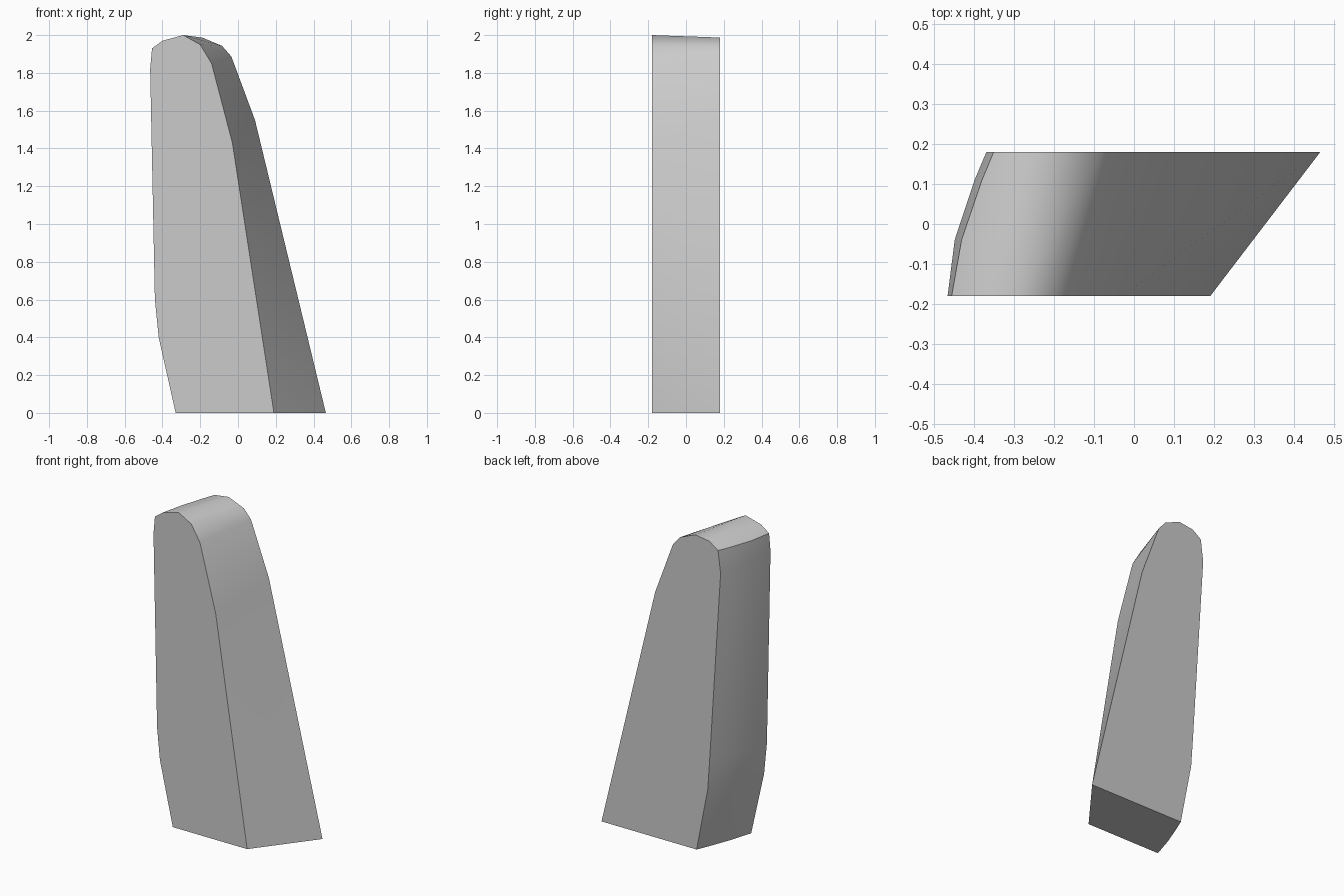
import bpy
import bmesh
import math
from mathutils import Vector

default = bpy.data.objects.get("Cube")
if default:
    bpy.data.objects.remove(default, do_unlink=True)

# End outlines (x, z), from the left foot over the rounded tip to the right foot
DEPTH = 0.18
front = [(-.33, 0), (-.42, .4), (-.44, .6), (-.465, 1.82), (-.455, 1.93), (-.4, 1.97),
         (-.29, 2), (-.2, 1.95), (-.14, 1.85), (-.03, 1.43), (.19, 0)]
back = [(-.2, 0), (-.278, .4), (-.292, .6), (-.368, 1.79), (-.35, 1.93), (-.29, 1.973),
        (-.19, 1.987), (-.084, 1.943), (-.035, 1.886), (.09, 1.55), (.465, 0)]

# Outward bow of each lengthwise edge on the rounded side
bow = [.008, .02, .02, .02, .016, .008]
stations = [(.39, 1), (.8, .55)]

bm = bmesh.new()
edges = []
for i, (f, b) in enumerate(zip(front, back)):
    start = Vector((f[0], -DEPTH, f[1]))
    end = Vector((b[0], DEPTH, b[1]))
    points = [start, end]
    if i < len(bow):
        middle = [start.lerp(end, t) - Vector((bow[i] * w, 0, 0)) for t, w in stations]
        points = [start, *middle, end]
    edges.append([bm.verts.new(p) for p in points])

# Skin between neighbouring lengthwise edges
for a, b in zip(edges[:-2], edges[1:-1]):
    if len(a) == len(b):
        for j in range(len(a) - 1):
            bm.faces.new((a[j], a[j + 1], b[j + 1], b[j]))
    else:
        bm.faces.new(a + b[::-1])

# Twisted long flank, split along its diagonal
upper, lower = edges[-2], edges[-1]
bm.faces.new((upper[0], lower[1], lower[0]))
bm.faces.new((upper[0], upper[1], lower[1]))

# Flat end caps and base
bm.faces.new([e[0] for e in edges])
bm.faces.new([e[-1] for e in edges])
bm.faces.new(edges[0] + lower[::-1])
bmesh.ops.recalc_face_normals(bm, faces=bm.faces)

mesh = bpy.data.meshes.new("leaning_block")
bm.to_mesh(mesh)
bm.free()
block = bpy.data.objects.new("leaning_block", mesh)
bpy.context.collection.objects.link(block)

# Plain grey
grey = bpy.data.materials.new("plain_grey")
grey.use_nodes = True
colour = (.6, .6, .6, 1)
grey.diffuse_color = colour
grey.node_tree.nodes["Principled BSDF"].inputs["Base Color"].default_value = colour
mesh.materials.append(grey)

# Smooth bends, crisp caps
bpy.ops.object.select_all(action="DESELECT")
block.select_set(True)
bpy.context.view_layer.objects.active = block
bpy.ops.object.shade_smooth_by_angle(angle=math.radians(40))
